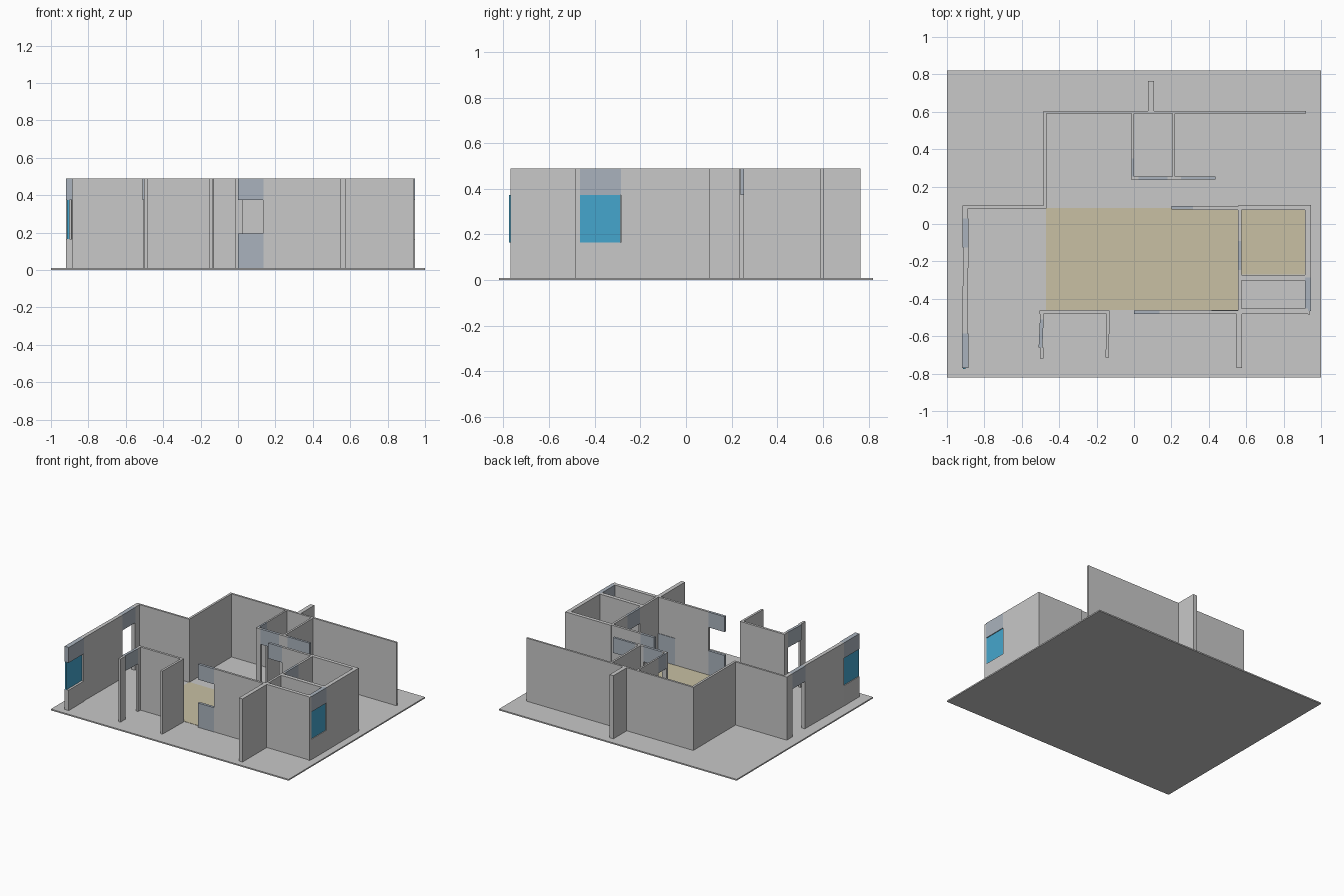
import bpy, bmesh

if "Cube" in bpy.data.objects:
    bpy.data.objects.remove(bpy.data.objects["Cube"])

BASE, TOP = 0.01, 0.49       # floor surface, wall top
HEAD, SILL = 0.373, 0.165    # opening head, window sill


def material(name, rgb):
    m = bpy.data.materials.new(name)
    m.diffuse_color = (*rgb, 1)
    m.use_nodes = True
    m.node_tree.nodes["Principled BSDF"].inputs["Base Color"].default_value = m.diffuse_color
    return m


GREY = material("plaster_grey", (0.58, 0.58, 0.58))
BLUE_GREY = material("lintel_blue_grey", (0.40, 0.45, 0.51))
TAN = material("floor_tan", (0.58, 0.53, 0.37))
GLASS = material("glass_blue", (0.06, 0.38, 0.61))


def finish(name, bm, mat):
    bmesh.ops.recalc_face_normals(bm, faces=bm.faces)
    mesh = bpy.data.meshes.new(name)
    bm.to_mesh(mesh)
    bm.free()
    mesh.materials.append(mat)
    ob = bpy.data.objects.new(name, mesh)
    bpy.context.collection.objects.link(ob)
    return ob


def prism(name, corners, z0, z1, mat):
    """Extrude a plan outline from z0 to z1."""
    bm = bmesh.new()
    face = bm.faces.new([bm.verts.new((x, y, z0)) for x, y in corners])
    ext = bmesh.ops.extrude_face_region(bm, geom=[face])
    for v in ext["geom"]:
        if isinstance(v, bmesh.types.BMVert):
            v.co.z = z1
    return finish(name, bm, mat)


def block(name, x0, x1, y0, y1, z0=BASE, z1=TOP, mat=GREY):
    return prism(name, [(x0, y0), (x1, y0), (x1, y1), (x0, y1)], z0, z1, mat)


def lintel(name, x0, x1, y0, y1):
    return block(name, x0, x1, y0, y1, HEAD, TOP, BLUE_GREY)


# Ground slab and coloured floors
block("floor_slab", -1, 1, -0.82, 0.82, 0, BASE)
block("main_room_floor", -0.47, 0.557, -0.46, 0.085, BASE, BASE + 0.002, TAN)
block("side_room_floor", 0.575, 0.915, -0.27, 0.075, BASE, BASE + 0.002, TAN)

# Rear walls
block("back_wall", -0.485, 0.92, 0.59, 0.605)
block("back_stub_wall", 0.075, 0.107, 0.605, 0.765)
block("rear_left_wall", -0.485, -0.468, 0.083, 0.59)
block("rear_step_wall", -0.917, -0.485, 0.083, 0.098)

# Left wall with doorway and end window
block("left_wall_rear", -0.917, -0.887, 0.03, 0.083)
lintel("left_door_lintel", -0.917, -0.885, -0.125, 0.03)
prism("left_wall_front", [(-0.92, -0.585), (-0.89, -0.585),
                          (-0.885, -0.125), (-0.912, -0.125)], BASE, TOP, GREY)
lintel("left_window_lintel", -0.92, -0.885, -0.77, -0.585)
block("left_window_sill", -0.92, -0.885, -0.77, -0.585, BASE, SILL)
block("left_window_glass", -0.914, -0.902, -0.775, -0.585, SILL, HEAD, GLASS)

# Front left room walls
block("front_left_wall", -0.505, -0.13, -0.48, -0.462)
block("porch_left_wall_rear", -0.503, -0.484, -0.51, -0.48)
prism("porch_door_lintel", [(-0.51, -0.66), (-0.49, -0.66),
                            (-0.483, -0.51), (-0.503, -0.51)], HEAD, TOP, BLUE_GREY)
block("porch_left_wall_end", -0.502, -0.484, -0.72, -0.66)
prism("porch_right_wall", [(-0.152, -0.715), (-0.135, -0.715),
                           (-0.13, -0.48), (-0.147, -0.48)], BASE, TOP, GREY)

# Front wall with high and low panels round its open window
lintel("front_window_lintel", 0, 0.135, -0.482, -0.462)
block("front_window_sill", 0, 0.135, -0.482, -0.462, BASE, 0.195, BLUE_GREY)
block("front_wall", 0.135, 0.575, -0.48, -0.463)
block("front_wall_panel", 0.415, 0.557, -0.463, -0.459, BASE, 0.215, BLUE_GREY)
block("front_wall_right", 0.575, 0.93, -0.48, -0.452)
block("front_stub_wall", 0.547, 0.578, -0.77, -0.48)

# Right block of rooms
block("right_partition_front", 0.557, 0.574, -0.463, -0.245)
lintel("right_partition_lintel", 0.557, 0.574, -0.245, -0.09)
block("right_partition_rear", 0.557, 0.574, -0.09, 0.076)
lintel("side_passage_lintel", 0.2, 0.315, 0.077, 0.097)
block("side_passage_wall", 0.315, 0.56, 0.076, 0.095)
block("side_room_back_wall", 0.56, 0.945, 0.074, 0.102)
block("side_room_divider", 0.574, 0.915, -0.302, -0.272)
block("right_wall", 0.915, 0.945, -0.285, 0.074)
lintel("right_window_lintel", 0.915, 0.945, -0.465, -0.285)
block("right_window_sill", 0.915, 0.945, -0.465, -0.285, BASE, SILL)
block("right_window_glass", 0.927, 0.939, -0.477, -0.287, SILL, HEAD, GLASS)
block("right_corner_post", 0.93, 0.942, -0.485, -0.465)

# Middle pair of small rooms
lintel("middle_left_lintel", -0.013, 0.0, 0.255, 0.35)
block("middle_left_wall", -0.013, 0.0, 0.35, 0.59)
block("middle_divider", 0.205, 0.22, 0.255, 0.59)
block("middle_corner", -0.013, 0.025, 0.235, 0.255)
lintel("middle_front_lintel", 0.025, 0.18, 0.235, 0.255)
block("middle_front_pier", 0.18, 0.25, 0.235, 0.255)
lintel("middle_right_lintel", 0.25, 0.435, 0.238, 0.255)
